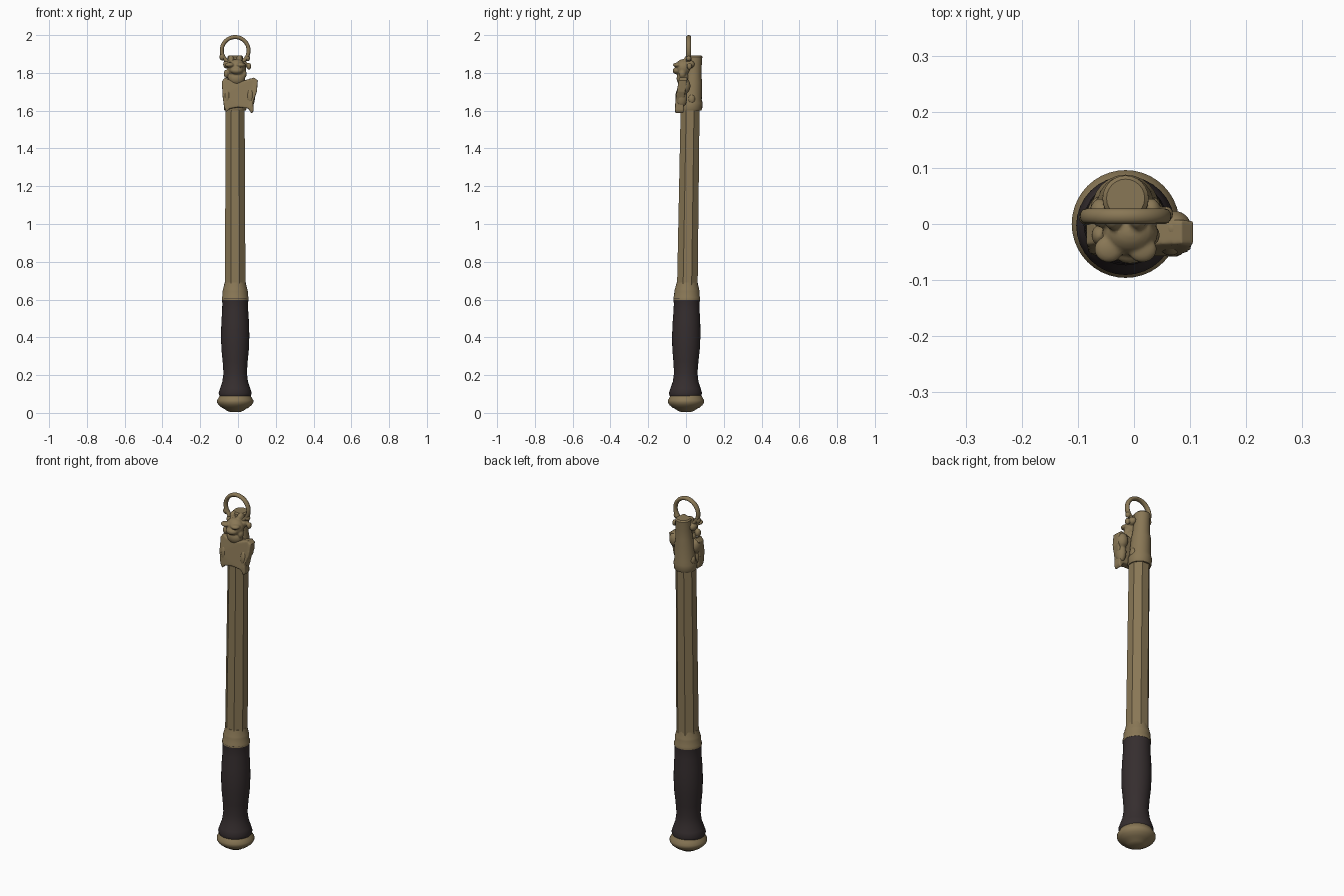
import bpy, bmesh, math
from mathutils import Vector, Matrix

if "Cube" in bpy.data.objects:
    bpy.data.objects.remove(bpy.data.objects["Cube"])


def material(name, colour):
    m = bpy.data.materials.new(name)
    m.use_nodes = True
    m.diffuse_color = (*colour, 1)
    m.node_tree.nodes["Principled BSDF"].inputs["Base Color"].default_value = (*colour, 1)
    return m


BRONZE = material("aged bronze", (0.25, 0.185, 0.092))
LEATHER = material("dark leather", (0.036, 0.027, 0.028))
AXIS_X = -0.015


def add_object(name, bm, mat, angle=35):
    bmesh.ops.recalc_face_normals(bm, faces=bm.faces)
    mesh = bpy.data.meshes.new(name)
    bm.to_mesh(mesh)
    bm.free()
    mesh.materials.append(mat)
    ob = bpy.data.objects.new(name, mesh)
    bpy.context.collection.objects.link(ob)
    bpy.ops.object.select_all(action='DESELECT')
    ob.select_set(True)
    bpy.context.view_layer.objects.active = ob
    bpy.ops.object.shade_smooth_by_angle(angle=math.radians(angle))
    return ob


def lathe(name, profile, sides, mat, lean=(0, 0), turn=0.0, angle=35):
    """Stack rings of (z, radius); lean gives the axis y at bottom and top."""
    bm = bmesh.new()
    z0, z1 = profile[0][0], profile[-1][0]
    rings = []
    for z, r in profile:
        y = lean[0] + (lean[1] - lean[0]) * (z - z0) / (z1 - z0)
        steps = [2 * math.pi * i / sides + turn for i in range(sides)]
        rings.append([bm.verts.new((AXIS_X + r * math.cos(a), y + r * math.sin(a), z)) for a in steps])
    for low, high in zip(rings, rings[1:]):
        for i in range(sides):
            j = (i + 1) % sides
            bm.faces.new((low[i], low[j], high[j], high[i]))
    bm.faces.new(rings[0])
    bm.faces.new(rings[-1])
    return add_object(name, bm, mat, angle)


def ellipsoid(bm, centre, radii):
    place = Matrix.Translation(centre) @ Matrix.Diagonal((*radii, 1))
    bmesh.ops.create_uvsphere(bm, u_segments=20, v_segments=12, radius=1, matrix=place)


def mirrored(bm, centre, radii):
    """A pair of ellipsoids either side of the shaft axis."""
    x, y, z = centre
    for side in (-1, 1):
        ellipsoid(bm, (AXIS_X + side * x, y, z), radii)


def fuse(ob, voxel):
    """Melt overlapping lumps into one cast surface."""
    mod = ob.modifiers.new("fuse", 'REMESH')
    mod.mode = 'VOXEL'
    mod.voxel_size = voxel
    mod.use_smooth_shade = True
    soft = ob.modifiers.new("soften", 'SMOOTH')
    soft.factor = 0.5
    soft.iterations = 3


# Pommel and grip
lathe("pommel", [(0.004, 0.025), (0.012, 0.045), (0.022, 0.058), (0.027, 0.07), (0.042, 0.088),
                 (0.055, 0.096), (0.067, 0.096), (0.08, 0.088), (0.095, 0.08)], 40, BRONZE)
lathe("grip", [(0.09, 0.083), (0.105, 0.088), (0.13, 0.08), (0.165, 0.068), (0.21, 0.062),
               (0.27, 0.066), (0.34, 0.073), (0.41, 0.075), (0.48, 0.073), (0.54, 0.069),
               (0.58, 0.068), (0.605, 0.071)], 32, LEATHER, (-0.003, 0.004), angle=60)

# Faceted shaft with its lower collar
lathe("collar", [(0.598, 0.071), (0.612, 0.071), (0.62, 0.067), (0.645, 0.067), (0.655, 0.064),
                 (0.675, 0.059), (0.69, 0.056)], 32, BRONZE, (0.004, 0.006))
lathe("shaft", [(0.66, 0.059), (1.63, 0.054)], 8, BRONZE, (0.007, 0.022), math.pi / 8)

# Back socket behind the figure
lathe("socket", [(1.6, 0.056), (1.61, 0.06), (1.64, 0.06), (1.66, 0.054), (1.75, 0.05), (1.78, 0.044),
                 (1.84, 0.041), (1.885, 0.041), (1.892, 0.034)], 24, BRONZE, (0.025, 0.046))

# Folded wing plate across the front
outline = [(-0.085, 1.755), (-0.07, 1.775), (-0.04, 1.76), (0.02, 1.755), (0.05, 1.765),
           (0.085, 1.775), (0.105, 1.76), (0.1, 1.7), (0.08, 1.645), (0.083, 1.6), (0.072, 1.582),
           (0.055, 1.612), (0, 1.618), (-0.045, 1.61), (-0.062, 1.592), (-0.074, 1.62), (-0.082, 1.68)]
bm = bmesh.new()
face = bm.faces.new([bm.verts.new((x, -0.058, z)) for x, z in outline])
made = bmesh.ops.extrude_face_region(bm, geom=[face])["geom"]
bmesh.ops.translate(bm, vec=(0, 0.045, 0), verts=[v for v in made if isinstance(v, bmesh.types.BMVert)])
for v in bm.verts:
    v.co.y += 0.022 * max(0, (v.co.z - 1.65) / 0.125)
wings = add_object("wing_plate", bm, BRONZE)
fuse(wings, 0.005)

# Wing shoulders and side folds
bm = bmesh.new()
ellipsoid(bm, (0.072, -0.008, 1.73), (0.031, 0.032, 0.042))
ellipsoid(bm, (0.065, -0.025, 1.67), (0.025, 0.032, 0.055))
ellipsoid(bm, (-0.062, -0.006, 1.73), (0.024, 0.032, 0.042))
ellipsoid(bm, (-0.058, -0.028, 1.67), (0.02, 0.03, 0.055))
mirrored(bm, (0.045, 0.03, 1.66), (0.018, 0.02, 0.028))
fuse(add_object("wing_shoulders", bm, BRONZE), 0.005)

# Cast beast head with mane, brow, ears and muzzle
bm = bmesh.new()
ellipsoid(bm, (AXIS_X + 0.008, -0.015, 1.825), (0.05, 0.042, 0.048))
ellipsoid(bm, (AXIS_X + 0.008, -0.045, 1.812), (0.033, 0.026, 0.02))
ellipsoid(bm, (AXIS_X + 0.008, -0.015, 1.77), (0.045, 0.035, 0.04))
mirrored(bm, (0.03, -0.045, 1.842), (0.026, 0.024, 0.013))
mirrored(bm, (0.047, -0.02, 1.795), (0.014, 0.018, 0.022))
mirrored(bm, (0.045, 0.02, 1.845), (0.019, 0.026, 0.022))
mirrored(bm, (0.022, 0.015, 1.87), (0.018, 0.026, 0.024))
ellipsoid(bm, (0.058, 0.018, 1.835), (0.012, 0.014, 0.018))
fuse(add_object("beast_head", bm, BRONZE), 0.004)

# Hanging ring with its hinge lugs
bm = bmesh.new()
MAJOR, MINOR, around, tube = 0.071, 0.0105, 48, 12
loops = []
for i in range(around):
    a = 2 * math.pi * i / around
    out = Vector((math.cos(a), 0, math.sin(a)))
    loops.append([bm.verts.new(Vector((AXIS_X, 0.014, 1.9185)) + out * (MAJOR + MINOR * math.cos(b))
                               + Vector((0, MINOR * 1.3 * math.sin(b), 0)))
                  for b in [2 * math.pi * k / tube for k in range(tube)]])
for i in range(around):
    p, q = loops[i], loops[(i + 1) % around]
    for k in range(tube):
        n = (k + 1) % tube
        bm.faces.new((p[k], p[n], q[n], q[k]))
add_object("hanging_ring", bm, BRONZE, 60)

bm = bmesh.new()
ellipsoid(bm, (-0.084, 0.012, 1.885), (0.014, 0.014, 0.019))
ellipsoid(bm, (0.05, 0.014, 1.878), (0.014, 0.014, 0.016))
add_object("ring_lugs", bm, BRONZE, 60)
